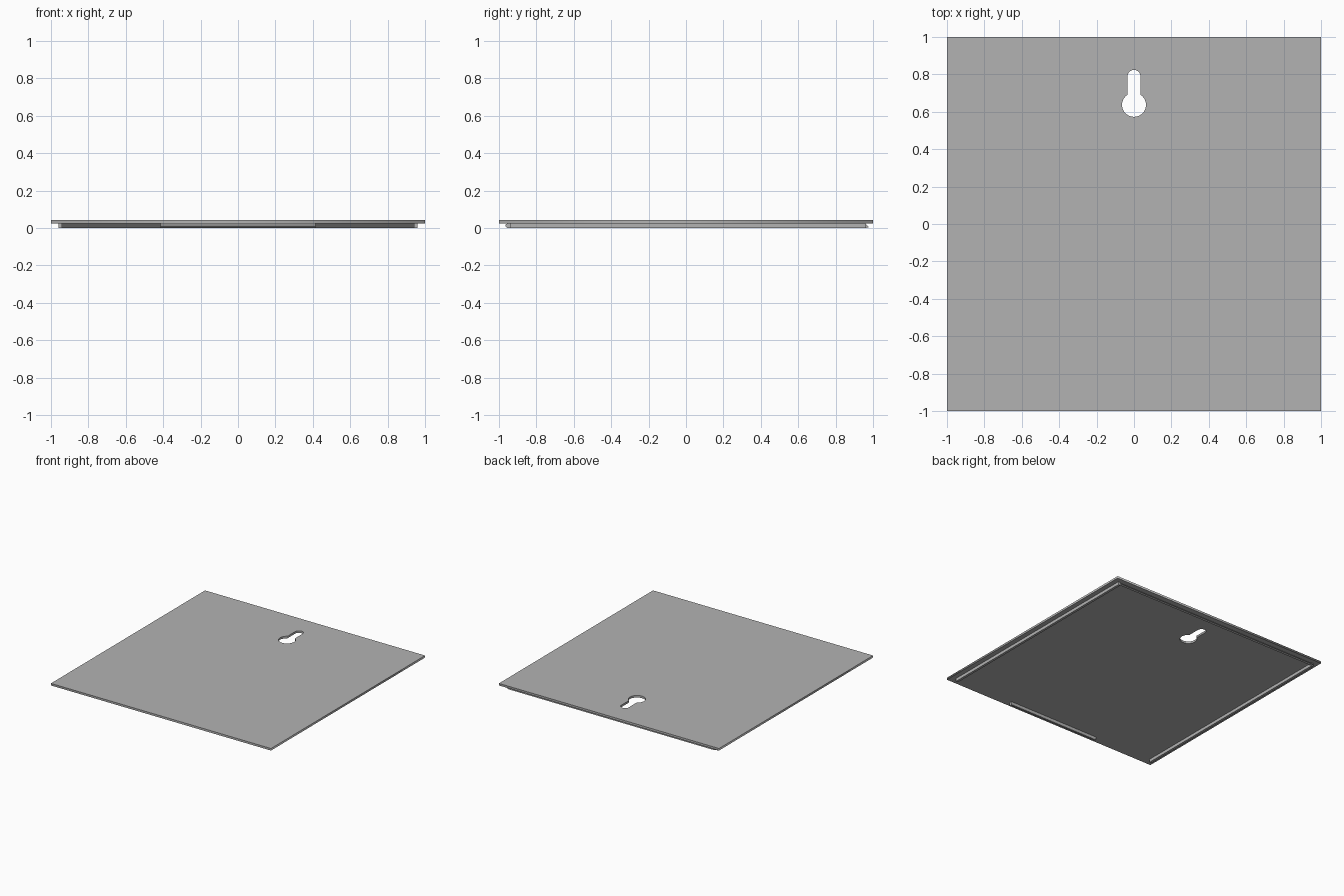
import bpy
import bmesh
from math import sin, cos, pi, asin

cube = bpy.data.objects.get("Cube")
if cube:
    bpy.data.objects.remove(cube, do_unlink=True)

GREY = (0.45, 0.45, 0.45, 1)
mat = bpy.data.materials.new("plain grey")
mat.diffuse_color = GREY
mat.use_nodes = True
mat.node_tree.nodes["Principled BSDF"].inputs["Base Color"].default_value = GREY

TOP, UNDER = 0.042, 0.025      # cover plate faces
RAIL = 0.95                    # distance of rails from the centre


def add_object(name, data):
    data.materials.append(mat)
    ob = bpy.data.objects.new(name, data)
    bpy.context.collection.objects.link(ob)
    return ob


def prism(name, profile, axis, start, end):
    """Extrude a closed (across, z) profile along the x or y axis."""
    def place(a, z, t):
        return (t, a, z) if axis == "x" else (a, t, z)
    bm = bmesh.new()
    rings = [[bm.verts.new(place(a, z, t)) for a, z in profile] for t in (start, end)]
    bm.faces.new(rings[0])
    bm.faces.new(rings[1])
    n = len(profile)
    for i in range(n):
        j = (i + 1) % n
        bm.faces.new((rings[0][i], rings[0][j], rings[1][j], rings[1][i]))
    bmesh.ops.recalc_face_normals(bm, faces=bm.faces)
    mesh = bpy.data.meshes.new(name)
    bm.to_mesh(mesh)
    bm.free()
    return add_object(name, mesh)


def arc(cy, r, a0, a1, steps):
    return [(r * cos(a0 + (a1 - a0) * i / steps), cy + r * sin(a0 + (a1 - a0) * i / steps))
            for i in range(steps + 1)]


# Cover plate: square outline with a keyhole opening
slot_r, hole_r = 0.034, 0.064
meet = pi / 2 - asin(slot_r / hole_r)
keyhole = arc(0.79, slot_r, 0, pi, 16) + arc(0.637, hole_r, pi - meet, 2 * pi + meet, 36)
square = [(-1, -1), (1, -1), (1, 1), (-1, 1)]

outline = bpy.data.curves.new("plate_outline", "CURVE")
outline.dimensions = "2D"
outline.fill_mode = "BOTH"
outline.extrude = (TOP - UNDER) / 2
for loop in (square, keyhole):
    spline = outline.splines.new("POLY")
    spline.points.add(len(loop) - 1)
    for p, (x, y) in zip(spline.points, loop):
        p.co = (x, y, 0, 1)
    spline.use_cyclic_u = True
plate = add_object("cover_plate", outline)
plate.location.z = (TOP + UNDER) / 2
bpy.context.view_layer.objects.active = plate
plate.select_set(True)
bpy.ops.object.convert(target="MESH")

# Side rails under the plate
for name, s in (("left_rail", 1), ("right_rail", -1)):
    prism(name, [(s * (RAIL - 0.01), UNDER), (s * (RAIL - 0.01), 0),
                 (s * (RAIL + 0.01), 0), (s * (RAIL + 0.01), UNDER)],
          "y", -0.94, 0.96)

# Short snap ridge at the front, bulging outward
prism("front_snap_ridge", [(-0.94, UNDER), (-0.94, 0), (-0.955, 0),
                           (-0.966, 0.008), (-0.966, 0.016), (-0.955, UNDER)],
      "x", -0.415, 0.415)

# Slanted hook lip at the back, leaning outward
prism("back_hook_lip", [(0.935, UNDER), (0.96, 0), (0.978, 0.004), (0.955, UNDER)],
      "x", -0.94, 0.94)
